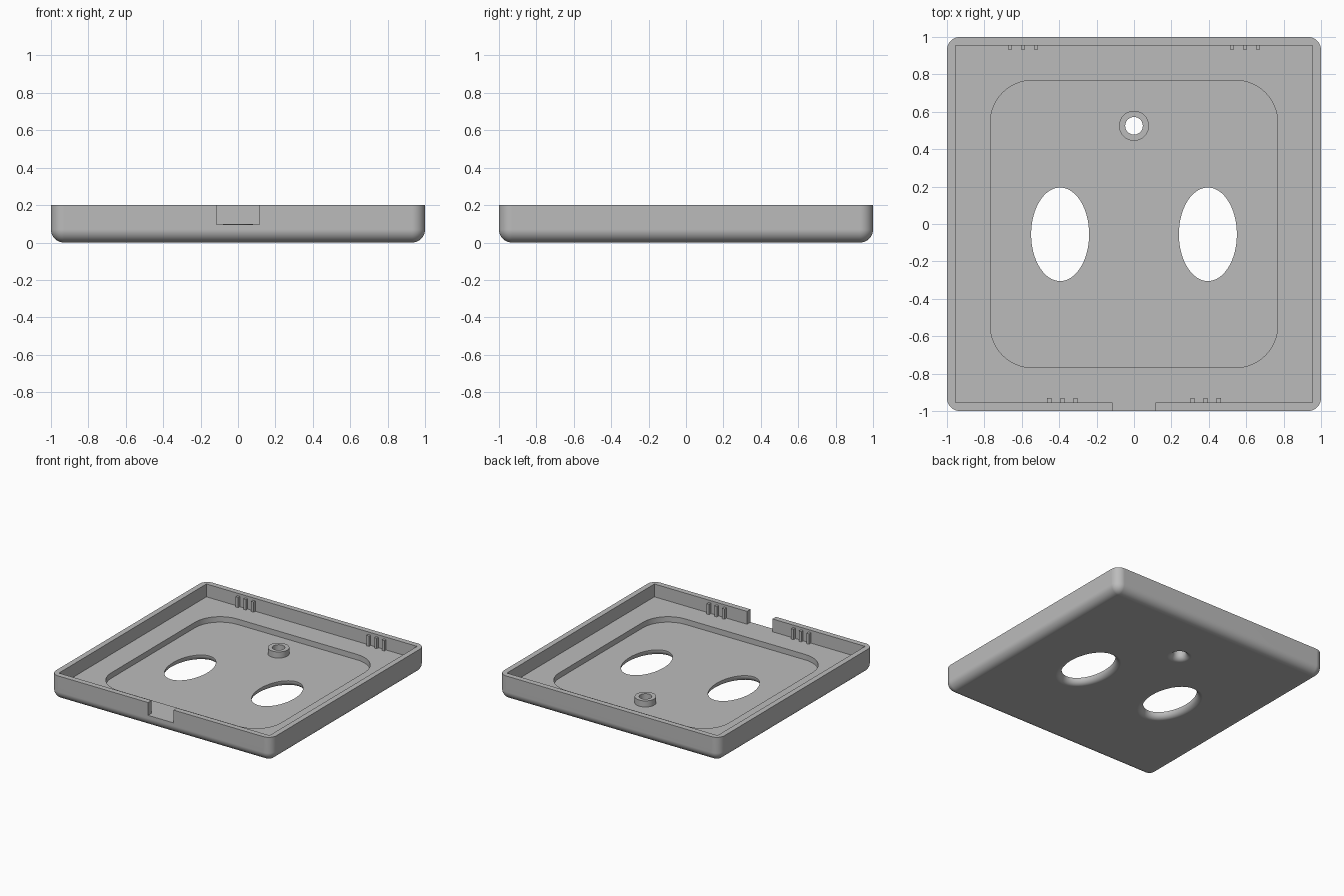
import bpy
import bmesh
from math import sin, cos, pi, radians

default = bpy.data.objects.get("Cube")
if default:
    bpy.data.objects.remove(default, do_unlink=True)

HEIGHT, FLOOR, RECESS = 0.2, 0.095, 0.05
INNER, FILLET, FLARE = 0.955, 0.07, 0.045

grey = bpy.data.materials.new("plain grey")
grey.use_nodes = True
grey.diffuse_color = (0.5, 0.5, 0.5, 1)
grey.node_tree.nodes["Principled BSDF"].inputs["Base Color"].default_value = (0.5, 0.5, 0.5, 1)


def loft(name, rings, caps=True):
    """Skin a stack of (outline, z) rings into one mesh object."""
    bm = bmesh.new()
    loops = [[bm.verts.new((x, y, z)) for x, y in outline] for outline, z in rings]
    for low, high in zip(loops, loops[1:]):
        for i in range(len(low)):
            bm.faces.new((low[i - 1], low[i], high[i], high[i - 1]))
    if caps:
        bm.faces.new(loops[0][::-1])
        bm.faces.new(loops[-1])
        bmesh.ops.recalc_face_normals(bm, faces=bm.faces)
    mesh = bpy.data.meshes.new(name)
    bm.to_mesh(mesh)
    bm.free()
    mesh.materials.append(grey)
    obj = bpy.data.objects.new(name, mesh)
    bpy.context.collection.objects.link(obj)
    return obj


def rounded_square(half, radius, steps=10):
    points = []
    for quarter, (sx, sy) in enumerate([(1, 1), (-1, 1), (-1, -1), (1, -1)]):
        for i in range(steps + 1):
            a = (quarter + i / steps) * pi / 2
            points.append((sx * (half - radius) + radius * cos(a),
                           sy * (half - radius) + radius * sin(a)))
    return points


def ellipse(cx, cy, rx, ry, steps=64):
    return [(cx + rx * cos(2 * pi * i / steps), cy + ry * sin(2 * pi * i / steps))
            for i in range(steps)]


def activate(obj):
    bpy.ops.object.select_all(action='DESELECT')
    obj.select_set(True)
    bpy.context.view_layer.objects.active = obj


def smooth(obj):
    activate(obj)
    bpy.ops.object.shade_smooth_by_angle(angle=radians(30))


def carve(obj, cutter):
    cutter.hide_render = True
    activate(obj)
    mod = obj.modifiers.new("cut", 'BOOLEAN')
    mod.operation, mod.solver, mod.object = 'DIFFERENCE', 'EXACT', cutter
    bpy.ops.object.modifier_apply(modifier=mod.name)
    bpy.data.objects.remove(cutter, do_unlink=True)


def flared_cutter(cx, cy, rx, ry):
    # Through hole whose lower edge is rounded outwards
    rings = [(ellipse(cx, cy, rx + FLARE, ry + FLARE), -0.05)]
    for i in range(9):
        a = i / 8 * pi / 2
        out = FLARE * (1 - sin(a))
        rings.append((ellipse(cx, cy, rx + out, ry + out), FLARE * (1 - cos(a))))
    rings.append((ellipse(cx, cy, rx, ry), 0.3))
    return loft("hole_cutter", rings)


# Tray shell with rounded bottom edges and corners
rings = []
for i in range(11):
    a = i / 10 * pi / 2
    inset = FILLET * (1 - sin(a))
    rings.append((rounded_square(1 - inset, max(FILLET - inset, 0.002)),
                  FILLET * (1 - cos(a))))
rings.append((rounded_square(1, FILLET), HEIGHT))
tray = loft("tray", rings)

# Square cavity, including the notch through the front wall
notch = 0.115
outline = [(-INNER, -INNER), (-notch, -INNER), (-notch, -1.1), (notch, -1.1),
           (notch, -INNER), (INNER, -INNER), (INNER, INNER), (-INNER, INNER)]
carve(tray, loft("cavity_cutter", [(outline, FLOOR), (outline, 0.3)]))

# Sunken rounded panel in the floor
panel = rounded_square(0.768, 0.225, 14)
carve(tray, loft("recess_cutter", [(panel, RECESS), (panel, 0.15)]))

# Two oval openings and the small round one
for side in (-1, 1):
    carve(tray, flared_cutter(side * 0.395, -0.055, 0.155, 0.25))
carve(tray, flared_cutter(0, 0.525, 0.047, 0.047))
smooth(tray)
weighted = tray.modifiers.new("even_shading", 'WEIGHTED_NORMAL')
weighted.keep_sharp = True

# Raised collar around the round hole
outer, inner = (ellipse(0, 0.525, r, r) for r in (0.08, 0.047))
collar = loft("hole_collar", [(outer, RECESS), (outer, 0.1), (inner, 0.1), (inner, RECESS)],
              caps=False)
smooth(collar)


# Small grip ribs on the inner faces of the front and back walls
def rib(name, x, wall, depth):
    w = 0.011
    y0, y1 = sorted((wall * (INNER + 0.01), wall * (INNER - depth)))
    shape = [(x - w, y0), (x + w, y0), (x + w, y1), (x - w, y1)]
    loft(name, [(shape, FLOOR - 0.005), (shape, 0.18)])


for side in (-1, 1):
    for k in (-1, 0, 1):
        rib("back_rib", side * 0.593 + k * 0.07, 1, 0.022)
        rib("front_rib", side * 0.383 + k * 0.07, -1, 0.025)
